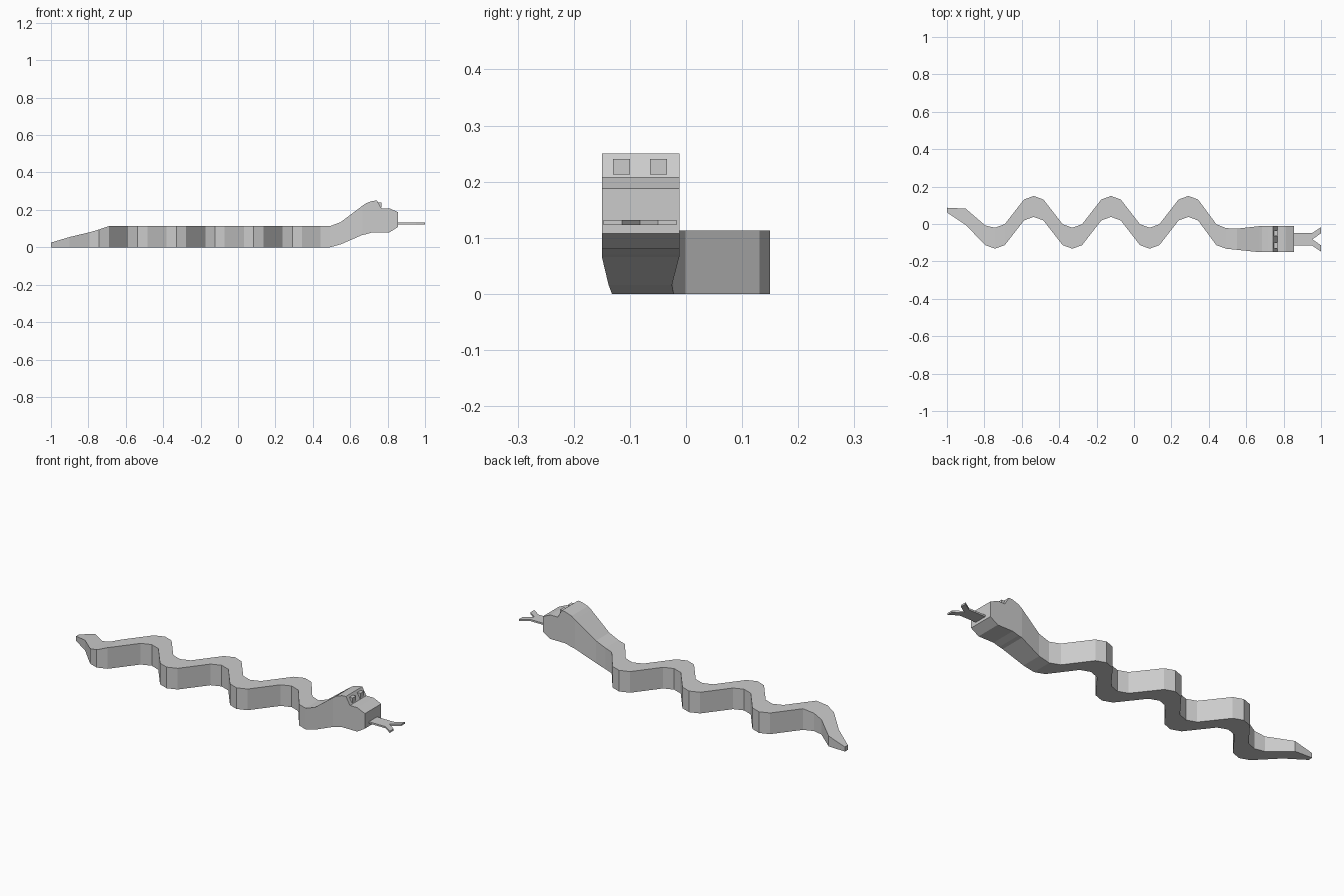
import bpy, bmesh

if "Cube" in bpy.data.objects:
    bpy.data.objects.remove(bpy.data.objects["Cube"])


def finish(name, bm):
    bmesh.ops.recalc_face_normals(bm, faces=bm.faces[:])
    mesh = bpy.data.meshes.new(name)
    bm.to_mesh(mesh)
    bm.free()
    obj = bpy.data.objects.new(name, mesh)
    bpy.context.collection.objects.link(obj)
    return obj


def loft(name, stations):
    """Skin rectangular sections given as (x, y_min, y_max, z_min, z_max)."""
    bm = bmesh.new()
    rings = [[bm.verts.new(p) for p in ((x, a, lo), (x, b, lo), (x, b, hi), (x, a, hi))]
             for x, a, b, lo, hi in stations]
    for r, s in zip(rings, rings[1:]):
        for i in range(4):
            j = (i + 1) % 4
            bm.faces.new((r[i], r[j], s[j], s[i]))
    bm.faces.new(rings[0])
    bm.faces.new(rings[-1])
    return finish(name, bm)


def prism(name, outline, z0, z1):
    bm = bmesh.new()
    face = bm.faces.new([bm.verts.new((x, y, z0)) for x, y in outline])
    top = bmesh.ops.extrude_face_region(bm, geom=[face])["geom"]
    bmesh.ops.translate(bm, vec=(0, 0, z1 - z0),
                        verts=[v for v in top if isinstance(v, bmesh.types.BMVert)])
    return finish(name, bm)


# tapering tail
stations = [(-1.0, 0.062, 0.087, 0, 0.025), (-0.9, -0.005, 0.082, 0, 0.055),
            (-0.795, -0.113, -0.008, 0, 0.08), (-0.743, -0.132, -0.02, 0, 0.095)]

# wavy body: alternating crests and troughs, each rounded by side points
HALF = 0.2067
for k in range(6):
    x = -0.743 + HALF * k
    trough = k % 2 == 0
    if k:
        for dx in (-0.052, 0, 0.052):
            y = (-0.076 if dx == 0 else -0.057) if trough else (0.094 if dx == 0 else 0.075)
            stations.append((x + dx, y - 0.056, y + 0.056, 0, 0.113))
    else:
        stations.append((x + 0.052, -0.113, -0.001, 0, 0.113))

# neck and raised head with brow step and bevelled snout
stations += [(0.44, -0.113, -0.001, 0, 0.113), (0.492, -0.132, -0.022, 0, 0.113),
             (0.55, -0.138, -0.025, 0.016, 0.135)]
L, R = -0.15, -0.012
stations += [(0.665, L, R, 0.066, 0.222), (0.685, L, R, 0.07, 0.236),
             (0.72, L, R, 0.08, 0.248), (0.743, L, R, 0.08, 0.25),
             (0.767, L, R, 0.08, 0.208), (0.81, L, R, 0.08, 0.208),
             (0.855, L, R, 0.108, 0.188)]
loft("snake_body", stations)

# eyes set in the brow
for side, y in (("right", -0.115), ("left", -0.049)):
    loft(side + "_eye", [(0.74, y - 0.015, y + 0.015, 0.213, 0.24),
                         (0.768, y - 0.015, y + 0.015, 0.213, 0.24)])

# forked tongue
C = -0.082
half = [(0.84, 0.034), (0.953, 0.034), (1.0, 0.065), (1.0, 0.032)]
outline = [(x, C + d) for x, d in half] + [(0.953, C)] + [(x, C - d) for x, d in reversed(half)]
prism("forked_tongue", outline, 0.123, 0.132)
